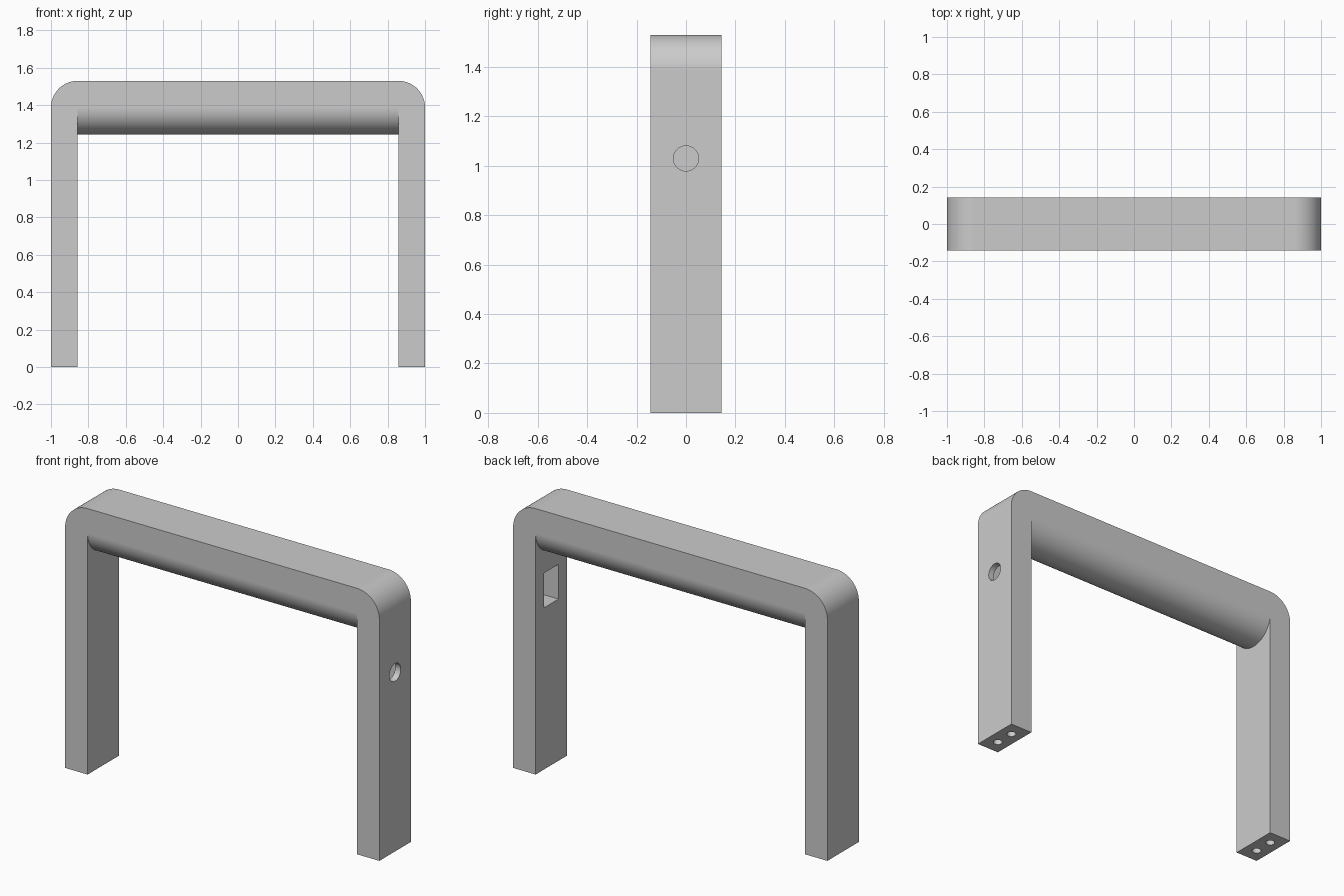
import bpy, math
from math import sin, cos, pi
from mathutils import Vector

cube = bpy.data.objects.get("Cube")
if cube:
    bpy.data.objects.remove(cube, do_unlink=True)

HALF_D = 0.143      # half depth of the frame, also the leg thickness
TOP = 1.53
INNER = 1 - HALF_D  # inner face of each leg
SPRING = TOP - HALF_D
SEGS = 32
BOLT_Z = 1.03

grey = bpy.data.materials.new("light_grey")
grey.use_nodes = True
colour = (0.6, 0.6, 0.6, 1)
grey.diffuse_color = colour
grey.node_tree.nodes["Principled BSDF"].inputs["Base Color"].default_value = colour


def prism(name, outline, sweep):
    """Solid made by sweeping a closed 3D outline along a vector."""
    n = len(outline)
    verts = [Vector(p) for p in outline]
    verts += [v + Vector(sweep) for v in verts]
    faces = [list(range(n))[::-1], list(range(n, 2 * n))]
    faces += [[i, (i + 1) % n, n + (i + 1) % n, n + i] for i in range(n)]
    mesh = bpy.data.meshes.new(name)
    mesh.from_pydata(verts, [], faces)
    mesh.materials.append(grey)
    obj = bpy.data.objects.new(name, mesh)
    bpy.context.collection.objects.link(obj)
    # Consistent outward normals for the booleans
    bpy.context.view_layer.objects.active = obj
    bpy.ops.object.select_all(action='DESELECT')
    obj.select_set(True)
    bpy.ops.object.mode_set(mode='EDIT')
    bpy.ops.mesh.select_all(action='SELECT')
    bpy.ops.mesh.normals_make_consistent(inside=False)
    bpy.ops.object.mode_set(mode='OBJECT')
    return obj


def arc(cx, cy, r, start, end, n=SEGS):
    return [(cx + r * cos(start + (end - start) * i / n),
             cy + r * sin(start + (end - start) * i / n)) for i in range(n + 1)]


def circle(cx, cy, r):
    return arc(cx, cy, r, 0, 2 * pi)[:-1]


def cut(target, cutter):
    mod = target.modifiers.new("cut", 'BOOLEAN')
    mod.operation = 'DIFFERENCE'
    mod.solver = 'EXACT'
    mod.object = cutter
    bpy.context.view_layer.objects.active = target
    bpy.ops.object.modifier_apply(modifier=mod.name)
    bpy.data.objects.remove(cutter, do_unlink=True)


# Solid block with rounded upper corners
outline = [(-1, 0), (1, 0)]
outline += arc(INNER, SPRING, HALF_D, 0, pi / 2)
outline += arc(-INNER, SPRING, HALF_D, pi / 2, pi)
frame = prism("bracket_frame", [(x, -HALF_D, z) for x, z in outline], (0, 2 * HALF_D, 0))

# Opening between the legs, leaving a half-round underside on the crossbar
opening = [(-0.3, -0.1), (-0.3, SPRING)]
opening += arc(0, SPRING, HALF_D, pi, 2 * pi, 2 * SEGS)
opening += [(0.3, SPRING), (0.3, -0.1)]
cut(frame, prism("opening_cutter", [(-INNER, y, z) for y, z in opening], (2 * INNER, 0, 0)))

# Rectangular pocket in the inner face of the left leg
pocket = [(-0.065, BOLT_Z - 0.1), (0.065, BOLT_Z - 0.1),
          (0.065, BOLT_Z + 0.1), (-0.065, BOLT_Z + 0.1)]
cut(frame, prism("pocket_cutter", [(0.8, y, z) for y, z in pocket], (0.165, 0, 0)))

# Round hole from the outside into the pocket
cut(frame, prism("bolt_cutter", [(0.92, y, z) for y, z in circle(0, BOLT_Z, 0.051)], (0.2, 0, 0)))

# Two blind screw holes under each foot
for side in (-1, 1):
    for y in (-0.058, 0.058):
        ring = circle(side * (1 - HALF_D / 2), y, 0.025)
        cut(frame, prism("screw_cutter", [(px, py, -0.1) for px, py in ring], (0, 0, 0.3)))

# Smooth rounds with crisp edges and flat sides
bpy.ops.object.select_all(action='DESELECT')
frame.select_set(True)
bpy.context.view_layer.objects.active = frame
bpy.ops.object.shade_smooth_by_angle(angle=math.radians(30))
weighted = frame.modifiers.new("weighted_normals", 'WEIGHTED_NORMAL')
weighted.keep_sharp = True
